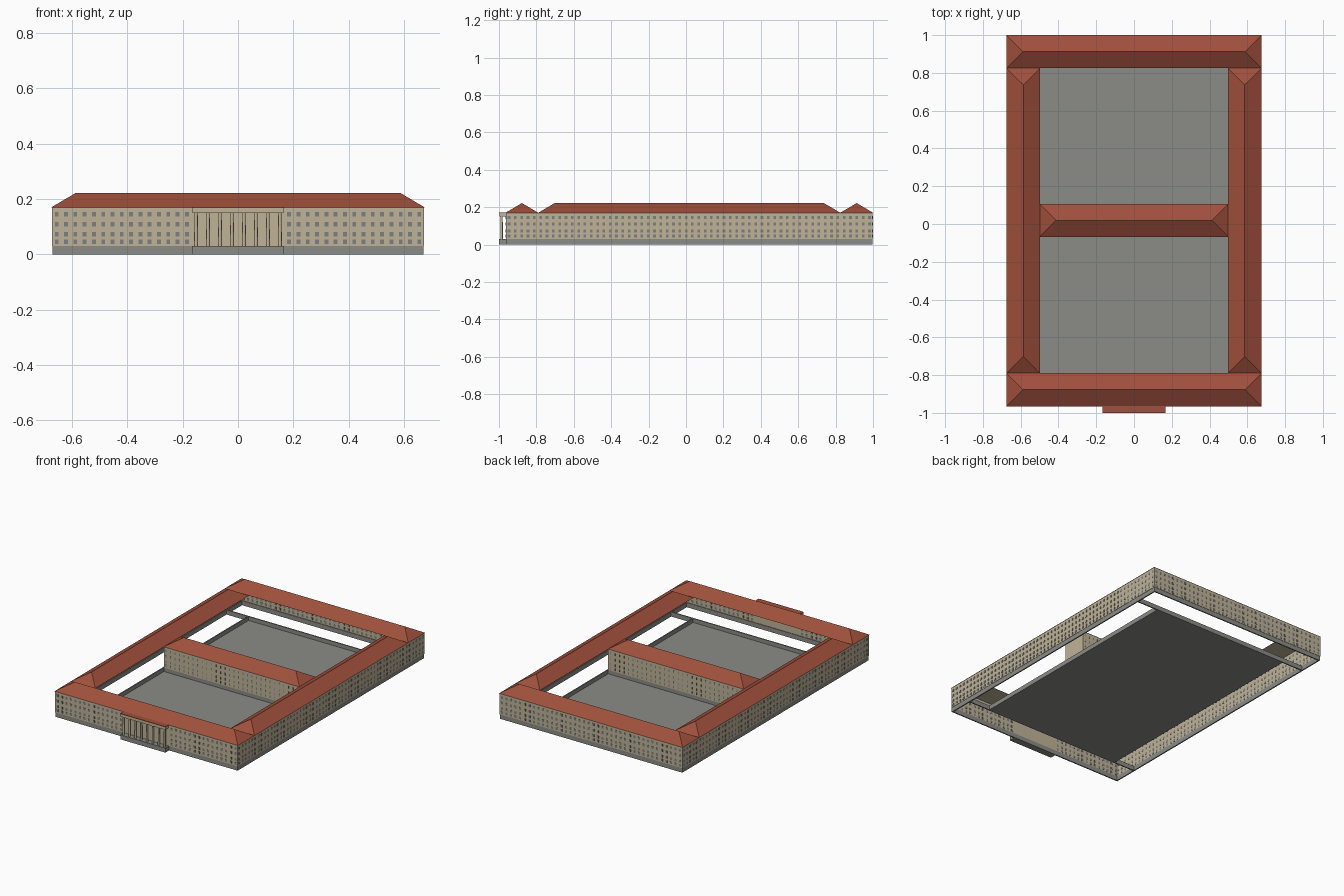
import bpy, bmesh
from mathutils import Vector, Matrix

cube = bpy.data.objects.get("Cube")
if cube:
    bpy.data.objects.remove(cube, do_unlink=True)


def material(name, rgb):
    m = bpy.data.materials.new(name)
    m.use_nodes = True
    m.diffuse_color = (*rgb, 1)
    m.node_tree.nodes["Principled BSDF"].inputs["Base Color"].default_value = (*rgb, 1)
    return m


RED = material("roof_red", (0.35, 0.08, 0.045))
BEIGE = material("wall_beige", (0.53, 0.45, 0.31))
GREY = material("stone_grey", (0.26, 0.26, 0.245))
GLASS = material("window_grey", (0.2, 0.215, 0.225))


def finish(bm, name, *mats):
    mesh = bpy.data.meshes.new(name)
    bm.to_mesh(mesh)
    bm.free()
    for m in mats:
        mesh.materials.append(m)
    obj = bpy.data.objects.new(name, mesh)
    bpy.context.collection.objects.link(obj)
    return obj


def add_box(bm, lo, hi):
    lo, hi = Vector(lo), Vector(hi)
    mat = Matrix.Translation((lo + hi) / 2) @ Matrix.Diagonal((*(hi - lo), 1))
    bmesh.ops.create_cube(bm, size=1, matrix=mat)


def box(name, lo, hi, mat):
    bm = bmesh.new()
    add_box(bm, lo, hi)
    return finish(bm, name, mat)


def hip_roof(name, x0, x1, y0, y1):
    """Hipped roof with the ridge along the longer side and a beige soffit."""
    bm = bmesh.new()
    eave = [bm.verts.new((x, y, EAVE)) for x, y in ((x0, y0), (x1, y0), (x1, y1), (x0, y1))]
    cx, cy = (x0 + x1) / 2, (y0 + y1) / 2
    if x1 - x0 > y1 - y0:
        ends = ((x0 + HIP, cy), (x1 - HIP, cy))
        order = eave
    else:
        ends = ((cx, y0 + HIP), (cx, y1 - HIP))
        order = eave[1:] + eave[:1]
    a, b, c, d = order
    r0, r1 = [bm.verts.new((x, y, RIDGE)) for x, y in ends]
    for f in ((a, b, r1, r0), (b, c, r1), (c, d, r0, r1), (d, a, r0)):
        bm.faces.new(f)
    bm.faces.new((d, c, b, a)).material_index = 1
    bmesh.ops.recalc_face_normals(bm, faces=bm.faces)
    return finish(bm, name, RED, BEIGE)


def windows(name, along_x, pos, start, end, count, width, skip=0.0):
    """Rows of thin window blocks that pass right through one wall."""
    bm = bmesh.new()
    step = (end - start) / count
    for i in range(count):
        c = start + (i + 0.5) * step
        if abs(c) < skip:
            continue
        for z in ROWS:
            half = (width / 2, T / 2 + 0.001)
            hx, hy = half if along_x else half[::-1]
            x, y = (c, pos) if along_x else (pos, c)
            add_box(bm, (x - hx, y - hy, z - 0.008), (x + hx, y + hy, z + 0.008))
    finish(bm, name, GLASS)


EAVE, RIDGE, HIP = 0.17, 0.222, 0.088
BASE, T = 0.03, 0.006
ROWS = (0.046, 0.073, 0.109, 0.146)
X, FRONT, BACK = 0.672, -0.963, 0.998      # outer faces
IX, IFRONT, IBACK = 0.5, -0.79, 0.825      # courtyard edges
MID0, MID1 = -0.066, 0.105                 # middle wing

# Outer walls, each with its plinth and windows
for side, y, inward in (("front", FRONT, 1), ("back", BACK, -1)):
    y0, y1 = sorted((y, y + inward * T))
    box(side + "_wall", (-X, y0, BASE), (X, y1, EAVE), BEIGE)
    p0, p1 = sorted((y + inward * 0.002, y + inward * 0.01))
    box(side + "_plinth", (-X + 0.002, p0, 0), (X - 0.002, p1, BASE), GREY)
    windows(side + "_windows", True, (y0 + y1) / 2, -X, X, 40, 0.014,
            0.165 if side == "front" else 0)
for side, s in (("left", 1), ("right", -1)):
    x0, x1 = sorted((s * X, s * (X - T)))
    box(side + "_wall", (x0, FRONT + T, BASE), (x1, BACK - T, EAVE), BEIGE)
    p0, p1 = sorted((s * (X - 0.002), s * (X - 0.01)))
    box(side + "_plinth", (p0, FRONT + 0.01, 0), (p1, BACK - 0.01, BASE), GREY)
    windows(side + "_windows", False, (x0 + x1) / 2, FRONT, BACK, 58, 0.014)
    # Courtyard curb along each side wing
    c0, c1 = sorted((s * IX, s * (IX + 0.008)))
    box(side + "_courtyard_curb", (c0, IFRONT, 0), (c1, IBACK, BASE), GREY)

# Curbs along the front and back wings run the full width
box("front_courtyard_curb", (-X + 0.01, IFRONT - 0.008, 0), (X - 0.01, IFRONT, BASE), GREY)
box("back_courtyard_curb", (-X + 0.01, IBACK, 0), (X - 0.01, IBACK + 0.008, BASE), GREY)
box("courtyard_floor", (-IX, IFRONT, 0), (IX, IBACK, 0.004), GREY)

# Middle wing
box("middle_wing_plinth", (-IX, MID0 + 0.002, 0.004), (IX, MID1 - 0.002, BASE), GREY)
box("middle_wing_walls", (-IX, MID0, BASE), (IX, MID1, EAVE), BEIGE)
for side, y in (("front", MID0 + T / 2), ("back", MID1 - T / 2)):
    windows("middle_wing_" + side + "_windows", True, y, -IX, IX, 30, 0.006)

# Roofs
hip_roof("front_roof", -0.675, 0.675, -0.965, IFRONT)
hip_roof("back_roof", -0.675, 0.675, IBACK, 1.0)
hip_roof("left_roof", 0.497, 0.675, IFRONT, IBACK)
hip_roof("right_roof", -0.675, -0.497, IFRONT, IBACK)
hip_roof("middle_roof", -IX, IX, MID0 - 0.002, MID1 + 0.002)

# Portico with a row of columns
PW = 0.166
box("portico_base", (-PW, -1, 0), (PW, FRONT + 0.002, BASE), GREY)
box("portico_beam", (-PW + 0.002, -0.998, 0.15), (PW - 0.002, FRONT, 0.168), BEIGE)
box("portico_roof", (-PW, -1, 0.168), (PW, FRONT, 0.172), RED)
bm = bmesh.new()
for i in range(8):
    x = (i - 3.5) * 0.0433
    bmesh.ops.create_cone(bm, cap_ends=True, segments=12, radius1=0.007, radius2=0.006,
                          depth=0.12, matrix=Matrix.Translation((x, -0.986, 0.09)))
columns = finish(bm, "portico_columns", BEIGE)
bpy.context.view_layer.objects.active = columns
columns.select_set(True)
bpy.ops.object.shade_smooth_by_angle()
